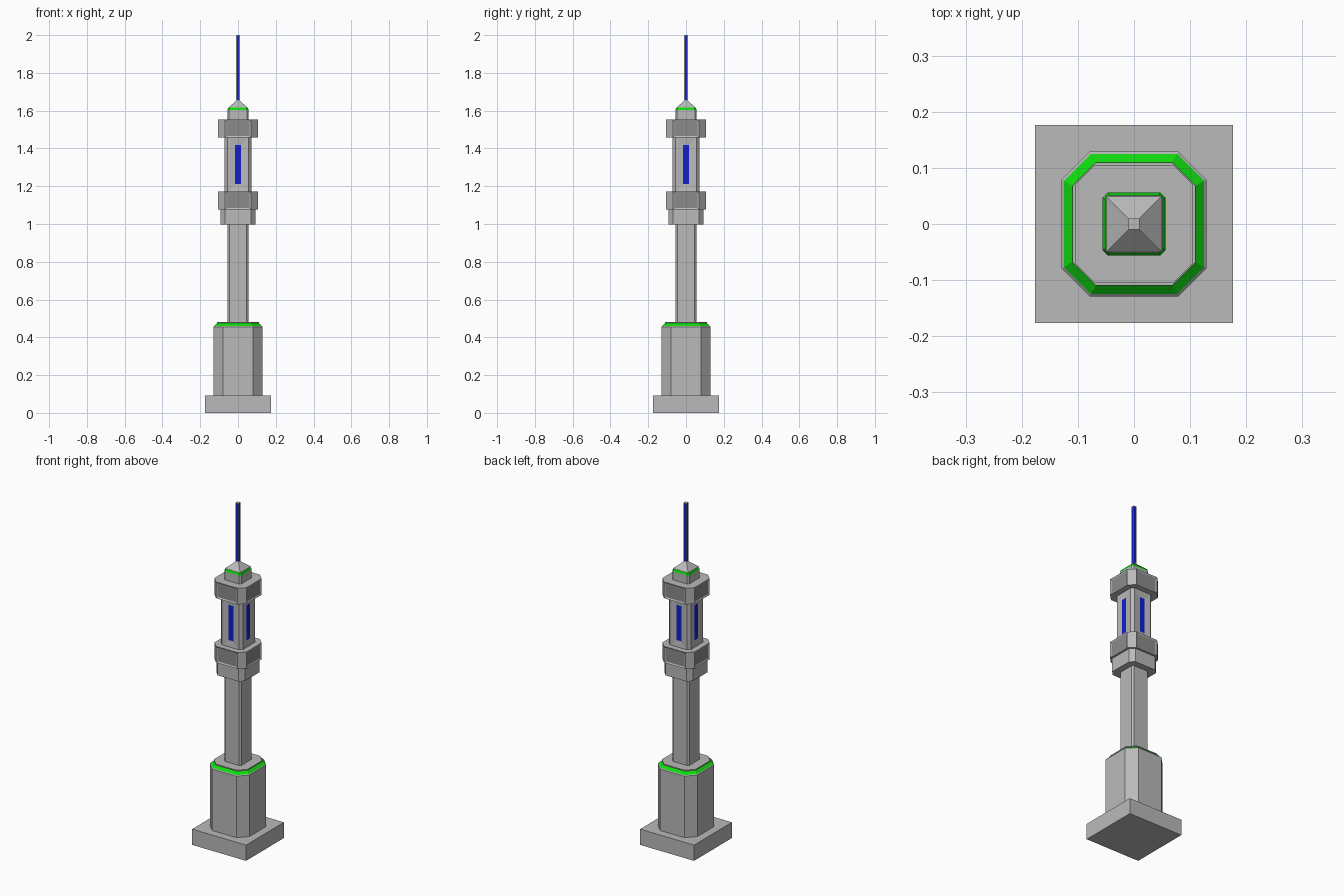
import bpy, bmesh

cube = bpy.data.objects.get("Cube")
if cube:
    bpy.data.objects.remove(cube, do_unlink=True)


def material(name, rgb):
    m = bpy.data.materials.new(name)
    m.use_nodes = True
    m.diffuse_color = (*rgb, 1)
    m.node_tree.nodes["Principled BSDF"].inputs["Base Color"].default_value = (*rgb, 1)
    return m


GREY = material("stone grey", (0.49, 0.49, 0.49))
DARK = material("panel grey", (0.26, 0.26, 0.26))
GREEN = material("bright green", (0.005, 0.72, 0.005))
BLUE = material("deep blue", (0.005, 0.014, 0.62))


def outline(half, cut):
    """Square outline with its corners cut off, counter-clockwise."""
    if cut == 0:
        return [(half, -half), (half, half), (-half, half), (-half, -half)]
    k = half - cut
    return [(half, -k), (half, k), (k, half), (-k, half),
            (-half, k), (-half, -k), (-k, -half), (k, -half)]


def tower_part(name, levels, accent=None, accent_band=None, inset=None, depth=0.004):
    """Stack of (half width, corner cut, z) levels. The accent colours either
    one band of sides or the recessed panels on the four main sides."""
    bm = bmesh.new()
    rings = [[bm.verts.new((x, y, z)) for x, y in outline(h, c)] for h, c, z in levels]
    bm.faces.new(rings[0][::-1])
    bm.faces.new(rings[-1])
    sides = []
    for i, (low, high) in enumerate(zip(rings, rings[1:])):
        n = len(low)
        for j in range(n):
            k = (j + 1) % n
            f = bm.faces.new((low[j], low[k], high[k], high[j]))
            sides.append(f)
            if i == accent_band:
                f.material_index = 1
    bm.normal_update()
    if inset:
        panels = [f for f in sides if max(abs(f.normal.x), abs(f.normal.y)) > 0.9]
        bmesh.ops.inset_individual(bm, faces=panels, thickness=inset,
                                   depth=-depth, use_even_offset=True)
        for f in panels:
            f.material_index = 1
    mesh = bpy.data.meshes.new(name)
    bm.to_mesh(mesh)
    bm.free()
    mesh.materials.append(GREY)
    if accent:
        mesh.materials.append(accent)
    obj = bpy.data.objects.new(name, mesh)
    bpy.context.collection.objects.link(obj)
    return obj


# Foot of the tower, with a green sloped band on its shoulder
tower_part("base_slab", [(0.176, 0, 0), (0.176, 0, 0.093)])
tower_part("lower_block", [(0.129, 0.05, 0.093), (0.129, 0.05, 0.456),
                           (0.125, 0.048, 0.46), (0.11, 0.042, 0.475),
                           (0.11, 0.042, 0.481)], GREEN, accent_band=2)

# Slim shaft and the collar that carries the head
tower_part("shaft", [(0.055, 0.009, 0.48), (0.055, 0.009, 1.0)])
tower_part("collar", [(0.092, 0.024, 0.997), (0.092, 0.024, 1.08)])

# Two rings with dark recessed panels
for label, z in (("lower_ring", 1.077), ("upper_ring", 1.457)):
    tower_part(label, [(0.105, 0.035, z), (0.105, 0.035, z + 0.096)],
               DARK, inset=0.008)

# Head between the rings, with a tall recessed window on each side
tower_part("head", [(0.071, 0.016, 1.172), (0.071, 0.016, 1.457)],
           BLUE, inset=0.039)

# Neck with its green trim, pyramid roof and mast
tower_part("neck", [(0.056, 0.009, 1.552), (0.056, 0.009, 1.603),
                    (0.051, 0.007, 1.617)], GREEN, accent_band=1)
tower_part("roof", [(0.05, 0, 1.616), (0.01, 0, 1.653)])
tower_part("mast", [(0.01, 0, 1.652), (0.01, 0, 2.0)], BLUE, inset=0.004, depth=0.001)
